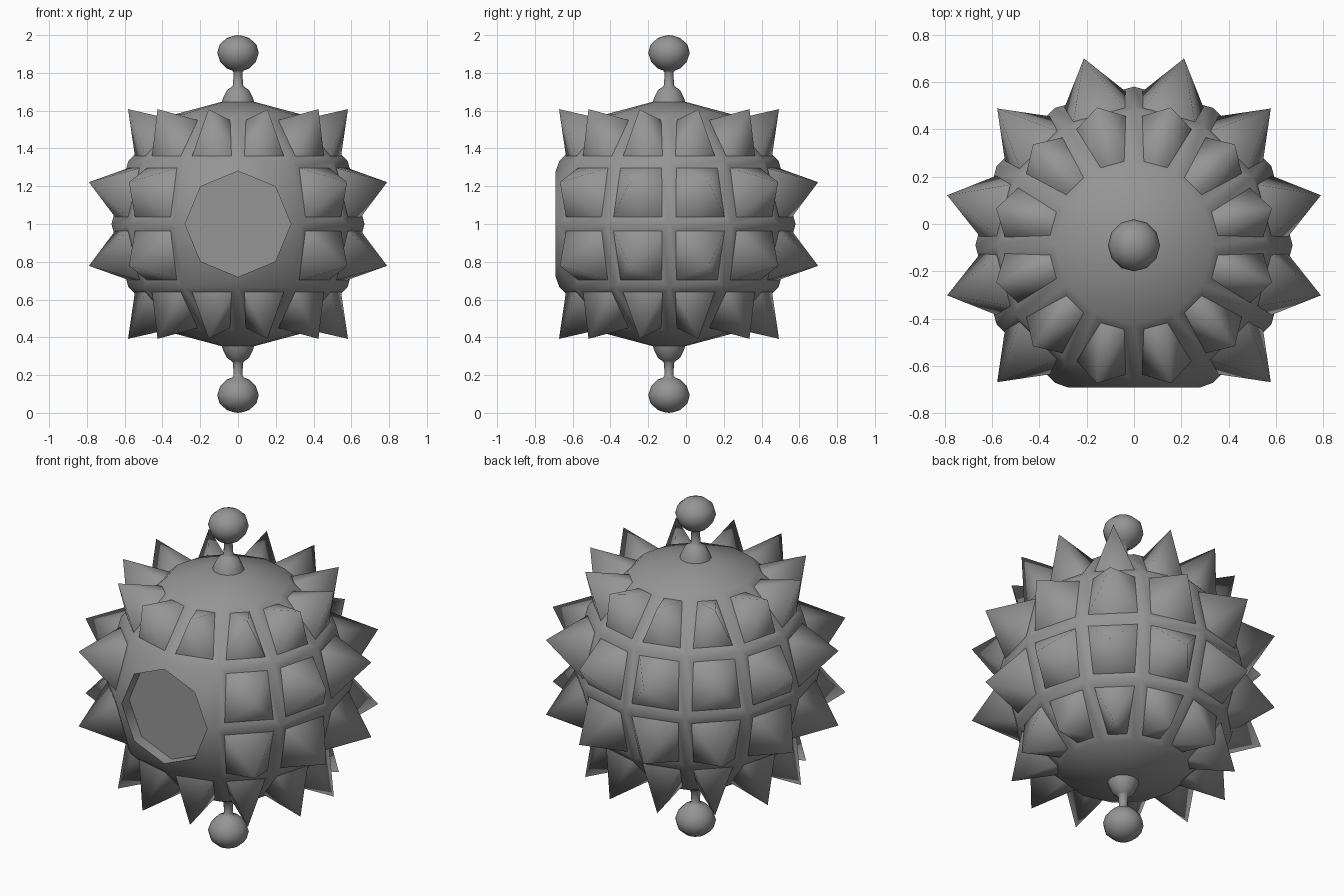
import bpy, bmesh, math
from mathutils import Vector, Matrix

cube = bpy.data.objects.get("Cube")
if cube:
    bpy.data.objects.remove(cube)

CENTER = Vector((0, -0.09, 1.0))
RADIUS = 0.67
INSET = 0.055
SPIKE = 0.22

grey = bpy.data.materials.new("mid grey")
grey.use_nodes = True
COLOR = (0.3, 0.3, 0.3, 1)
grey.diffuse_color = COLOR
grey.node_tree.nodes["Principled BSDF"].inputs["Base Color"].default_value = COLOR


def finish(name, bm, angle=180):
    """Turn a bmesh into a smooth-shaded object placed at the model centre."""
    mesh = bpy.data.meshes.new(name)
    bm.to_mesh(mesh)
    bm.free()
    mesh.materials.append(grey)
    obj = bpy.data.objects.new(name, mesh)
    obj.location = CENTER
    bpy.context.collection.objects.link(obj)
    bpy.ops.object.select_all(action='DESELECT')
    obj.select_set(True)
    bpy.context.view_layer.objects.active = obj
    if angle < 180:
        bpy.ops.object.shade_smooth_by_angle(angle=math.radians(angle))
    else:
        bpy.ops.object.shade_smooth()
    return obj


# Body: coarse ball with the four front panels merged into an octagon
body = bmesh.new()
bmesh.ops.create_uvsphere(body, u_segments=12, v_segments=6, radius=RADIUS)
front_vert = min(body.verts, key=lambda v: v.co.y)
bmesh.ops.dissolve_verts(body, verts=[front_vert])
port = max(body.faces, key=lambda f: len(f.verts))

# Round recessed port
bmesh.ops.inset_region(body, faces=[port], thickness=INSET)
for v in port.verts:
    a = round(math.atan2(v.co.z, v.co.x) / (math.pi / 4)) * math.pi / 4
    v.co = (0.28 * math.cos(a), -0.6, 0.28 * math.sin(a))
floor = bmesh.ops.extrude_discrete_faces(body, faces=[port])["faces"][0]
rim = [v.co.copy() for v in floor.verts]
for v in floor.verts:
    v.co.y += 0.07
bmesh.ops.remove_doubles(body, verts=body.verts[:], dist=1e-5)
# Close the port wall where the floor was split from the rim
edges = [e for e in body.edges if e.is_boundary]
if edges:
    bmesh.ops.bridge_loops(body, edges=edges)

# Every remaining four-sided panel away from the port gets an inset spike base
body.normal_update()
panels = [f for f in body.faces if len(f.verts) == 4
          and all(abs(v.co.length - RADIUS) < 1e-3 for v in f.verts)]
bmesh.ops.inset_individual(body, faces=panels, thickness=INSET)

# Spikes: four-sided pyramids standing on the inset panels
spikes = bmesh.new()
for f in panels:
    base = [spikes.verts.new(v.co) for v in f.verts]
    tip = spikes.verts.new(f.calc_center_median() + f.normal * SPIKE)
    for i in range(4):
        spikes.faces.new((base[i], base[(i + 1) % 4], tip))
bmesh.ops.delete(body, geom=panels, context='FACES_ONLY')
bmesh.ops.recalc_face_normals(body, faces=body.faces[:])
finish("body", body, 50)
finish("spikes", spikes)

# Knobs: turned collar, stem and ball, above and below
PROFILE = [(0.088, 0.64), (0.08, 0.665), (0.058, 0.71), (0.035, 0.725), (0.027, 0.735),
           (0.023, 0.80), (0.03, 0.812), (0.06, 0.824), (0.095, 0.86), (0.11, 0.905),
           (0.098, 0.95), (0.06, 0.984), (0.03, 0.995), (0, 1.0)]
for name, side in (("top_knob", 1), ("bottom_knob", -1)):
    bm = bmesh.new()
    verts = [bm.verts.new((r, 0, z * side)) for r, z in PROFILE]
    edges = [bm.edges.new(p) for p in zip(verts, verts[1:])]
    bmesh.ops.spin(bm, geom=verts + edges, cent=(0, 0, 0), axis=(0, 0, 1),
                   angle=math.tau, steps=12, use_merge=False)
    bmesh.ops.remove_doubles(bm, verts=bm.verts[:], dist=1e-4)
    bmesh.ops.recalc_face_normals(bm, faces=bm.faces[:])
    # An open shell can come out reversed; the lowest-index test face must point outward
    bm.normal_update()
    widest = max(bm.faces, key=lambda f: f.calc_center_median().xy.length)
    if widest.normal.xy.dot(widest.calc_center_median().xy) < 0:
        bmesh.ops.reverse_faces(bm, faces=bm.faces[:])
    finish(name, bm)
